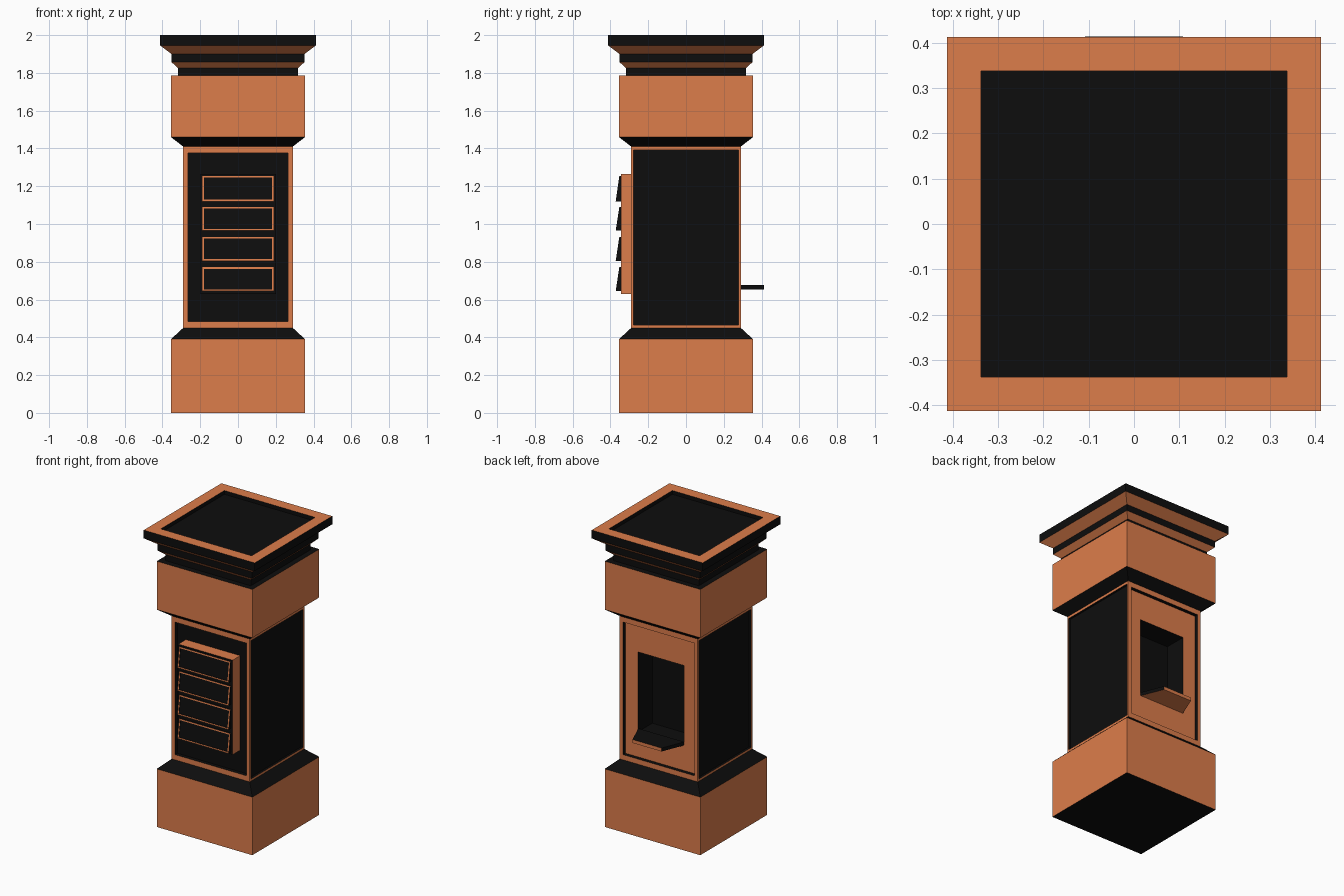
import bpy, bmesh
from math import pi
from mathutils import Matrix

if "Cube" in bpy.data.objects:
    bpy.data.objects.remove(bpy.data.objects["Cube"])


def material(name, rgb):
    m = bpy.data.materials.new(name)
    m.diffuse_color = (*rgb, 1)
    m.use_nodes = True
    m.node_tree.nodes["Principled BSDF"].inputs["Base Color"].default_value = m.diffuse_color
    return m


MATS = [material("orange", (0.72, 0.205, 0.07)), material("black", (0.004, 0.004, 0.004))]
O, K = 0, 1


def loft(name, loops, mats, start=None, end=None, turn=0):
    """Join four-point loops with quads; one colour (or four) per strip, optional caps."""
    bm = bmesh.new()
    rows = [[bm.verts.new(p) for p in loop] for loop in loops]
    for a, b, m in zip(rows, rows[1:], mats):
        for i in range(4):
            j = (i + 1) % 4
            f = bm.faces.new((a[i], a[j], b[j], b[i]))
            f.material_index = m[i] if isinstance(m, tuple) else m
    if start is not None:
        bm.faces.new(rows[0][::-1]).material_index = start
    if end is not None:
        bm.faces.new(rows[-1]).material_index = end
    bm.transform(Matrix.Rotation(turn, 4, 'Z'))
    me = bpy.data.meshes.new(name)
    bm.to_mesh(me)
    bm.free()
    for m in MATS:
        me.materials.append(m)
    ob = bpy.data.objects.new(name, me)
    bpy.context.collection.objects.link(ob)
    return ob


def square(r, z):
    return [(-r, -r, z), (r, -r, z), (r, r, z), (-r, r, z)]


def upright(w, z0, z1, y0, y1=None):
    """Front-facing rectangle; y0 at the bottom, y1 at the top."""
    y1 = y0 if y1 is None else y1
    return [(-w, y0, z0), (w, y0, z0), (w, y1, z1), (-w, y1, z1)]


# Plinth with sloped shoulder
loft("plinth", [square(.355, 0), square(.355, .39), square(.29, .45)], [O, K], start=K)

# Upper block, stepped cornice and recessed top
crown = [(.29, 1.41), (.355, 1.46), (.355, 1.785), (.317, 1.785), (.317, 1.825),
         (.352, 1.857), (.352, 1.90), (.412, 1.945), (.412, 2.0), (.337, 2.0), (.337, 1.975)]
loft("crown", [square(r, z) for r, z in crown], [K, O, K, K, O, K, O, K, O, K], end=K)

# Shaft sides: framed recessed panels
B, T = .45, 1.41
outer = upright(.29, B, T, -.29)
loft("front_panel", [outer, upright(.265, .485, 1.375, -.29), upright(.265, .485, 1.375, -.265)],
     [O, K], end=K)
for name, turn in (("right_panel", pi / 2), ("left_panel", -pi / 2)):
    loft(name, [outer, upright(.277, .465, 1.393, -.29), upright(.277, .465, 1.393, -.275)],
         [O, K], end=K, turn=turn)

# Back panel with deep niche
loft("back_panel", [outer, upright(.265, .485, 1.375, -.29), upright(.265, .485, 1.375, -.265),
                    upright(.17, .655, 1.19, -.265), upright(.17, .655, 1.19, -.115)],
     [O, K, O, K], end=K, turn=pi)

# Tapered shelf under the niche
tray = [[(-.17, .262, z), (.17, .262, z), (.108, .414, z), (-.108, .414, z)] for z in (.653, .676)]
loft("niche_shelf", tray, [(K, K, O, K)], start=O, end=K)

# Vent box on the front
loft("vent_box", [upright(.202, .63, 1.265, y) for y in (-.265, -.345)], [O], end=K)

# Slanted slats with orange rims
for n, (z0, z1) in enumerate([(.645, .772), (.805, .932), (.965, 1.09), (1.12, 1.255)]):
    w, e = .19, .009
    loft(f"vent_slat_{n + 1}",
         [upright(w, z0, z1, -.344), upright(w, z0, z1, -.372, -.353),
          upright(w - e, z0 + e, z1 - e, -.3707, -.3543),
          upright(w - e, z0 + e, z1 - e, -.367, -.351)],
         [K, O, K], end=K)
